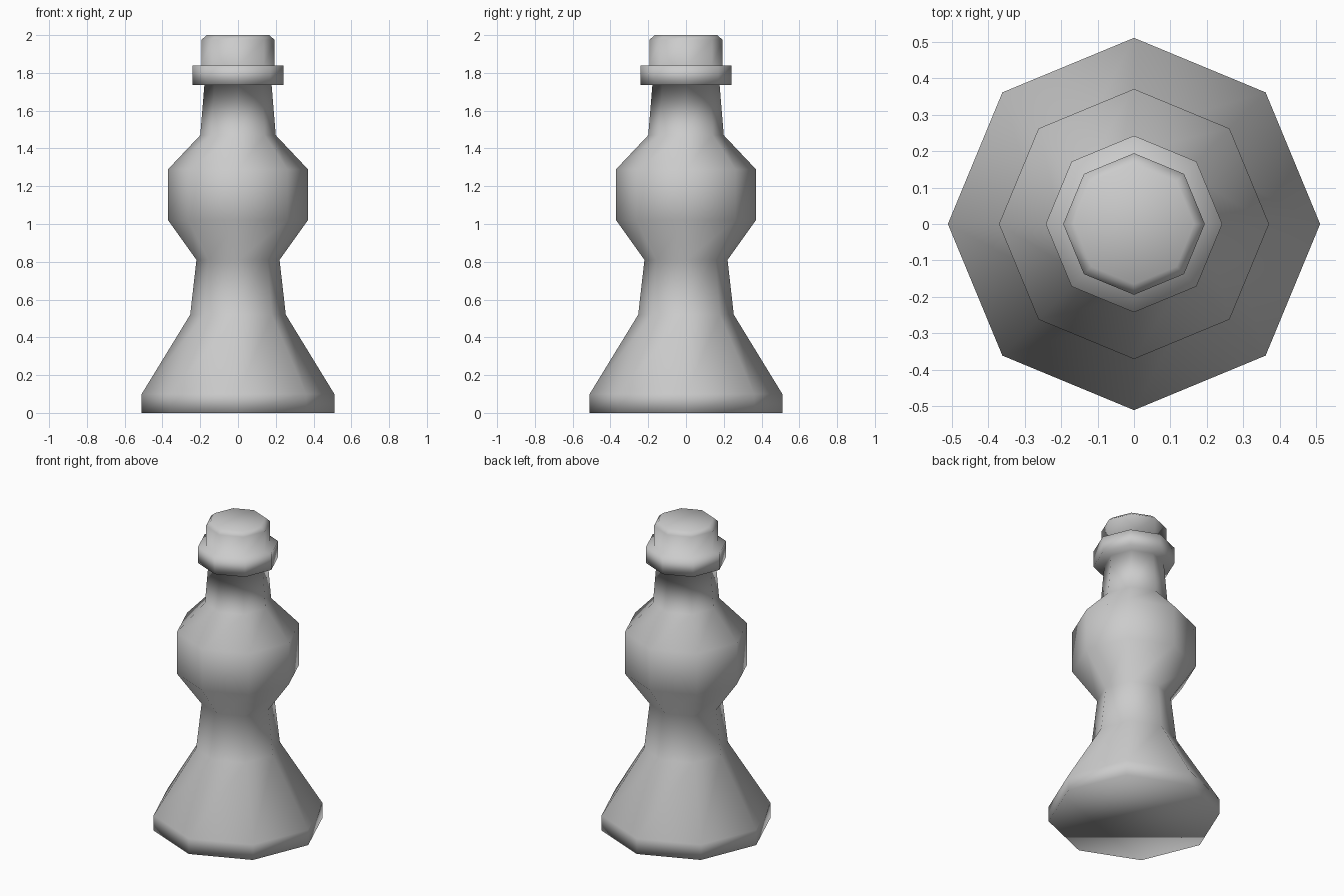
import bpy, bmesh
from math import cos, sin, pi

cube = bpy.data.objects.get("Cube")
if cube:
    bpy.data.objects.remove(cube, do_unlink=True)

SIDES = 8

# Plain grey finish
grey = bpy.data.materials.new("plain_grey")
grey.use_nodes = True
colour = (0.6, 0.6, 0.6, 1)
grey.diffuse_color = colour
grey.node_tree.nodes["Principled BSDF"].inputs["Base Color"].default_value = colour

# Turned profile as (radius, height), from the foot to the cap
profile = [
    (0.51, 0), (0.51, 0.1),           # foot rim
    (0.253, 0.52), (0.22, 0.81),      # flared base and waist
    (0.37, 1.02), (0.37, 1.29),       # belly
    (0.2, 1.47), (0.178, 1.735),      # neck
    (0.242, 1.735), (0.242, 1.84),    # collar
    (0.194, 1.84), (0.194, 1.975),    # cap
    (0.165, 2),
]


def lathe(name, points, material):
    """Join octagonal rings into one closed, smooth-shaded body."""
    bm = bmesh.new()
    rings = [[bm.verts.new((r * cos(2 * pi * i / SIDES), r * sin(2 * pi * i / SIDES), z))
              for i in range(SIDES)] for r, z in points]
    for low, high in zip(rings, rings[1:]):
        for i in range(SIDES):
            j = (i + 1) % SIDES
            bm.faces.new((low[i], low[j], high[j], high[i]))
    bm.faces.new(rings[0][::-1])
    bm.faces.new(rings[-1])
    for face in bm.faces:
        face.smooth = True
    mesh = bpy.data.meshes.new(name)
    bm.to_mesh(mesh)
    bm.free()
    mesh.materials.append(material)
    obj = bpy.data.objects.new(name, mesh)
    bpy.context.collection.objects.link(obj)
    return obj


lathe("turned_bottle_body", profile, grey)
